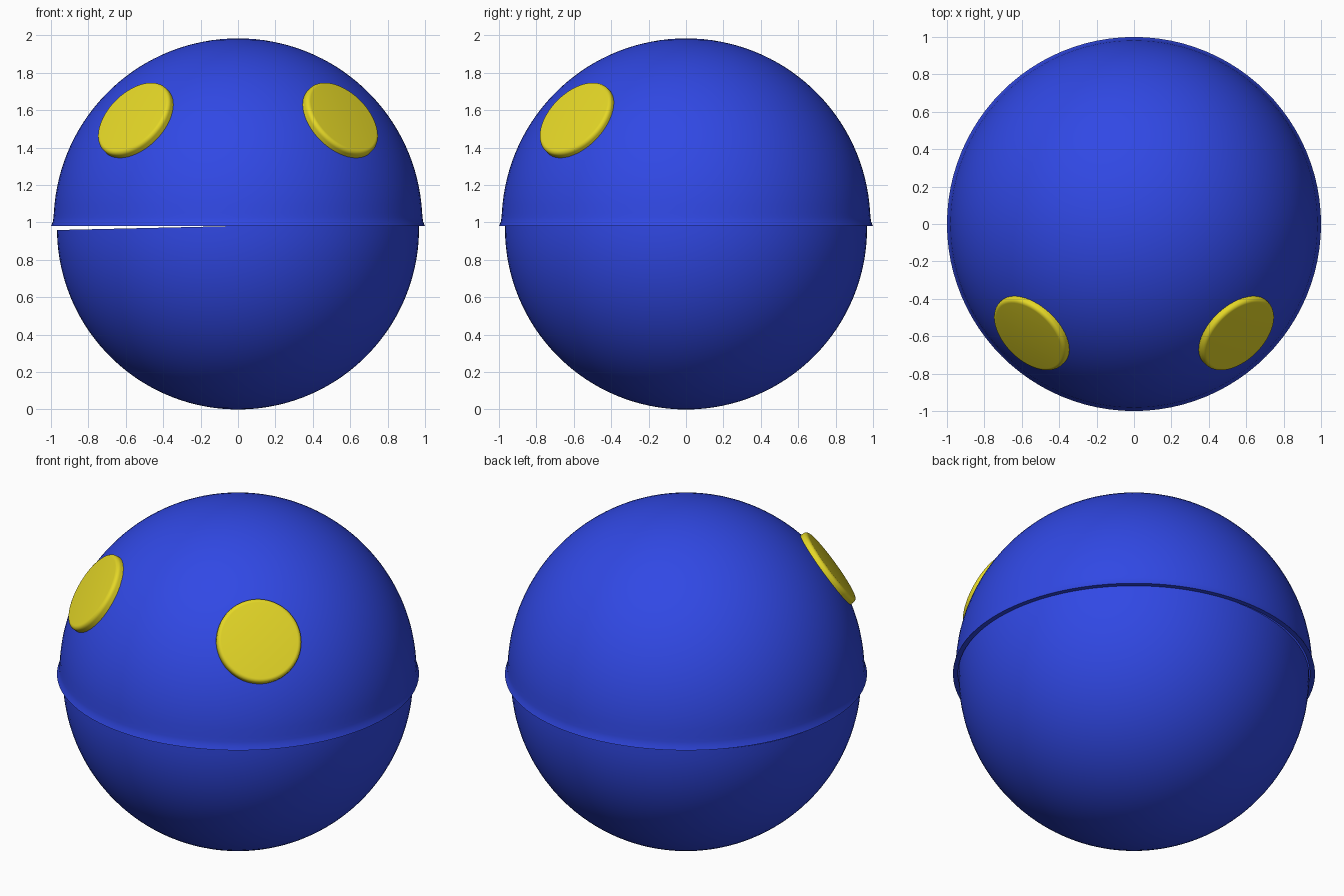
import bpy, bmesh
from math import sin, cos, pi, radians
from mathutils import Vector, Matrix

if "Cube" in bpy.data.objects:
    bpy.data.objects.remove(bpy.data.objects["Cube"])


def material(name, colour):
    m = bpy.data.materials.new(name)
    m.diffuse_color = colour
    m.use_nodes = True
    m.node_tree.nodes["Principled BSDF"].inputs["Base Color"].default_value = m.diffuse_color
    return m


blue = material("blue", (0.03, 0.065, 0.78, 1))
yellow = material("yellow", (0.78, 0.68, 0.02, 1))


def lathe(name, profile, mat, steps=96):
    """Spin an (r, z) profile around the z axis."""
    bm = bmesh.new()
    verts = [bm.verts.new((r, 0, z)) for r, z in profile]
    edges = [bm.edges.new(pair) for pair in zip(verts, verts[1:])]
    bmesh.ops.spin(bm, geom=verts + edges, cent=(0, 0, 0), axis=(0, 0, 1),
                   angle=2 * pi, steps=steps)
    bmesh.ops.remove_doubles(bm, verts=bm.verts[:], dist=1e-4)
    bmesh.ops.recalc_face_normals(bm, faces=bm.faces[:])
    mesh = bpy.data.meshes.new(name)
    bm.to_mesh(mesh)
    bm.free()
    mesh.materials.append(mat)
    ob = bpy.data.objects.new(name, mesh)
    bpy.context.collection.objects.link(ob)
    bpy.ops.object.select_all(action='DESELECT')
    bpy.context.view_layer.objects.active = ob
    ob.select_set(True)
    bpy.ops.object.shade_smooth_by_angle(angle=radians(35))
    return ob


def arc(r, zc, a0, a1, n=32):
    """Arc points; the angle is measured up from the equator."""
    pts = []
    for i in range(n + 1):
        a = radians(a0 + (a1 - a0) * i / n)
        pts.append((max(r * cos(a), 0), zc + r * sin(a)))
    return pts


# Upper shell: hollow dome with a slightly flared rim
dome_profile = (arc(0.986, 0.998, 90, 3)
                + [(0.987, 1.025), (0.990, 1.003), (1.0, 0.98), (0.972, 0.98)]
                + arc(0.972, 0.998, 0, 90))
lathe("upper_shell", dome_profile, blue)

# Lower shell: hollow bowl, tipped a little so a gap opens on one side
bowl_profile = (arc(0.968, 0, -90, 0) + [(0.968, 0.013), (0.94, 0.013)]
                + arc(0.94, 0, 0, -90))
bowl = lathe("lower_shell", bowl_profile, blue)
bowl.location.z = 0.968
bowl.rotation_euler.y = -0.0225

# Eyes: round-edged discs set into the front of the dome
eye_profile = ([(0, -0.04), (0.236, -0.04)]
               + [(r + 0.214, z - 0.007) for r, z in arc(0.022, 0, 0, 90, 6)]
               + [(0, 0.015)])
for side, label in ((-1, "left"), (1, "right")):
    eye = lathe(label + "_eye", eye_profile, yellow, 64)
    normal = Vector((side, -1, 1)).normalized()
    eye.matrix_world = (Matrix.Translation((side * 0.555, -0.589, 1.554))
                        @ normal.to_track_quat('Z', 'Y').to_matrix().to_4x4())
